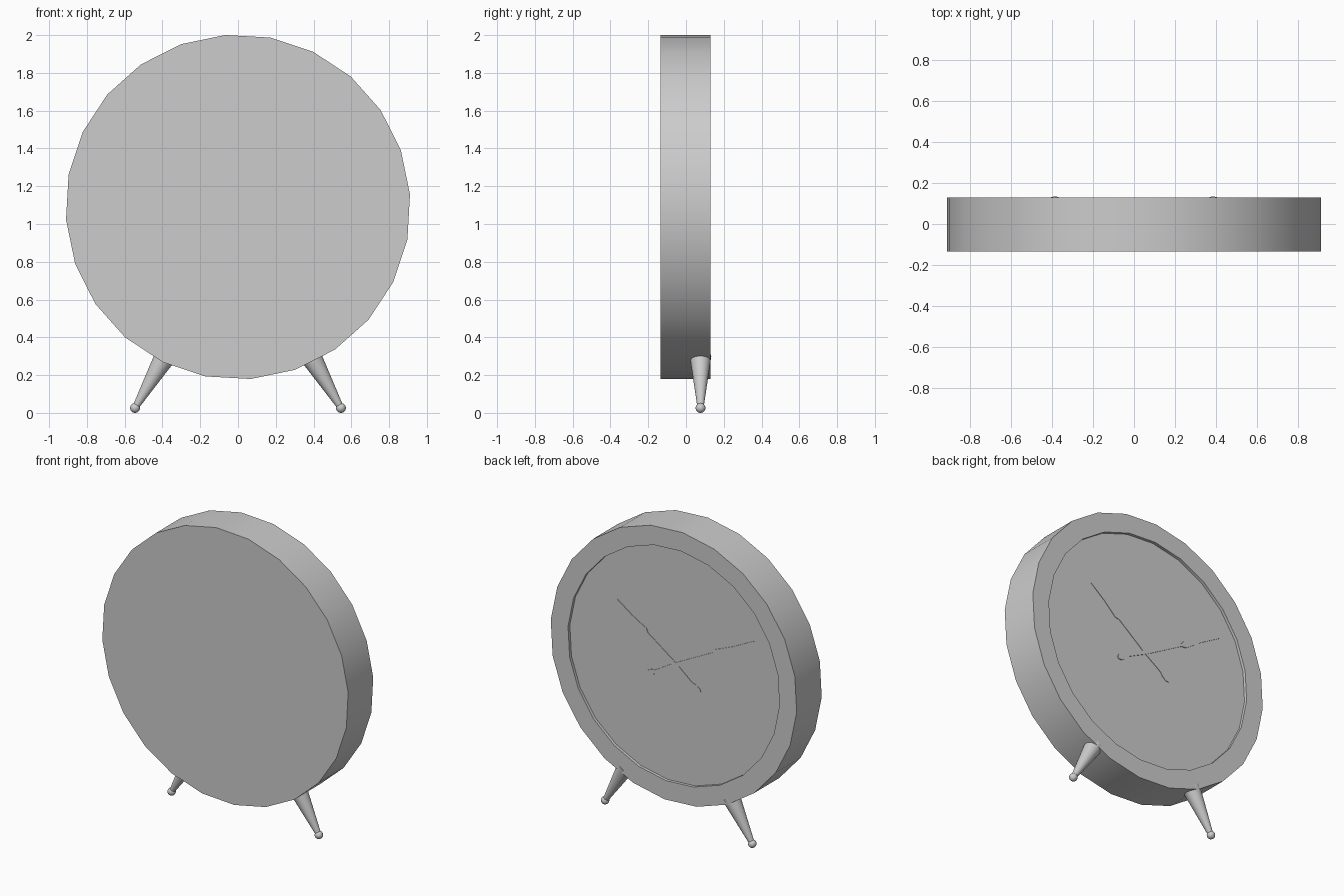
import bpy, bmesh, math
from mathutils import Vector

cube = bpy.data.objects.get("Cube")
if cube:
    bpy.data.objects.remove(cube, do_unlink=True)

grey = bpy.data.materials.new("light grey")
grey.use_nodes = True
color = (0.604, 0.604, 0.604, 1)
grey.diffuse_color = color
grey.node_tree.nodes["Principled BSDF"].inputs["Base Color"].default_value = color

CENTRE_Z = 1.09
DIAL_Y = 0.11


def finish(name, bm, smooth=True):
    bmesh.ops.recalc_face_normals(bm, faces=bm.faces)
    mesh = bpy.data.meshes.new(name)
    bm.to_mesh(mesh)
    bm.free()
    mesh.materials.append(grey)
    obj = bpy.data.objects.new(name, mesh)
    bpy.context.collection.objects.link(obj)
    if smooth:
        bpy.ops.object.select_all(action="DESELECT")
        obj.select_set(True)
        bpy.context.view_layer.objects.active = obj
        bpy.ops.object.shade_smooth_by_angle(angle=math.radians(35))
    return obj


def lathe(name, base, axis, side, profile, sides, turn=0.0):
    """Sweep (radius, distance along axis) rings around an axis and cap both ends."""
    axis = Vector(axis).normalized()
    u = Vector(side)
    v = axis.cross(u)
    bm = bmesh.new()
    rings = []
    for radius, along in profile:
        ring = []
        for i in range(sides):
            a = math.tau * i / sides + turn
            ring.append(bm.verts.new(Vector(base) + axis * along
                                     + (u * math.cos(a) + v * math.sin(a)) * radius))
        rings.append(ring)
    for low, high in zip(rings, rings[1:]):
        for i in range(sides):
            j = (i + 1) % sides
            bm.faces.new((low[i], low[j], high[j], high[i]))
    bm.faces.new(rings[0])
    bm.faces.new(rings[-1])
    return finish(name, bm)


# Drum with a shallow recessed dial on the back
lathe("drum_case", (0, 0, CENTRE_Z), (0, 1, 0), (1, 0, 0),
      [(0.913, -0.135), (0.913, 0.13), (0.785, 0.13), (0.785, DIAL_Y)],
      24, math.radians(-4.2))


# Thin clock hands with a leaf-shaped swelling and a rounded tail
def hand(name, tip, length, tail, thickness):
    d = Vector((tip[0], 0, tip[1])).normalized()
    n = Vector((-d.z, 0, d.x))
    half = [(-tail, 0.008), (-tail * 0.92, 0.02), (-tail * 0.78, 0.018),
            (-tail * 0.65, 0.007), (0, 0.014), (length * 0.48, 0.007),
            (length * 0.53, 0.022), (length * 0.6, 0.016),
            (length * 0.75, 0.006), (length, 0.002)]
    outline = half + [(a, -w) for a, w in reversed(half)]
    origin = Vector((0, DIAL_Y, CENTRE_Z))
    bm = bmesh.new()
    face = bm.faces.new([bm.verts.new(origin + d * a + n * w) for a, w in outline])
    extruded = bmesh.ops.extrude_face_region(bm, geom=[face])["geom"]
    bmesh.ops.translate(bm, vec=(0, thickness, 0),
                        verts=[g for g in extruded if isinstance(g, bmesh.types.BMVert)])
    finish(name, bm, smooth=False)


hand("hour_hand", (0.434, 0.326), 0.54, 0.23, 0.003)
hand("minute_hand", (-0.584, 0.314), 0.66, 0.25, 0.005)

# Splayed tapered legs with ball feet
for sign, label in ((1, "left"), (-1, "right")):
    foot = Vector((sign * 0.545, 0.077, 0.026))
    top = Vector((sign * 0.385, 0.077, 0.30))
    axis = top - foot
    lathe(label + "_leg", foot, axis, (0, 1, 0),
          [(0.016, 0), (0.057, axis.length)], 24)
    bm = bmesh.new()
    bmesh.ops.create_uvsphere(bm, u_segments=20, v_segments=12, radius=0.026)
    bmesh.ops.translate(bm, verts=bm.verts, vec=foot)
    finish(label + "_foot", bm)
